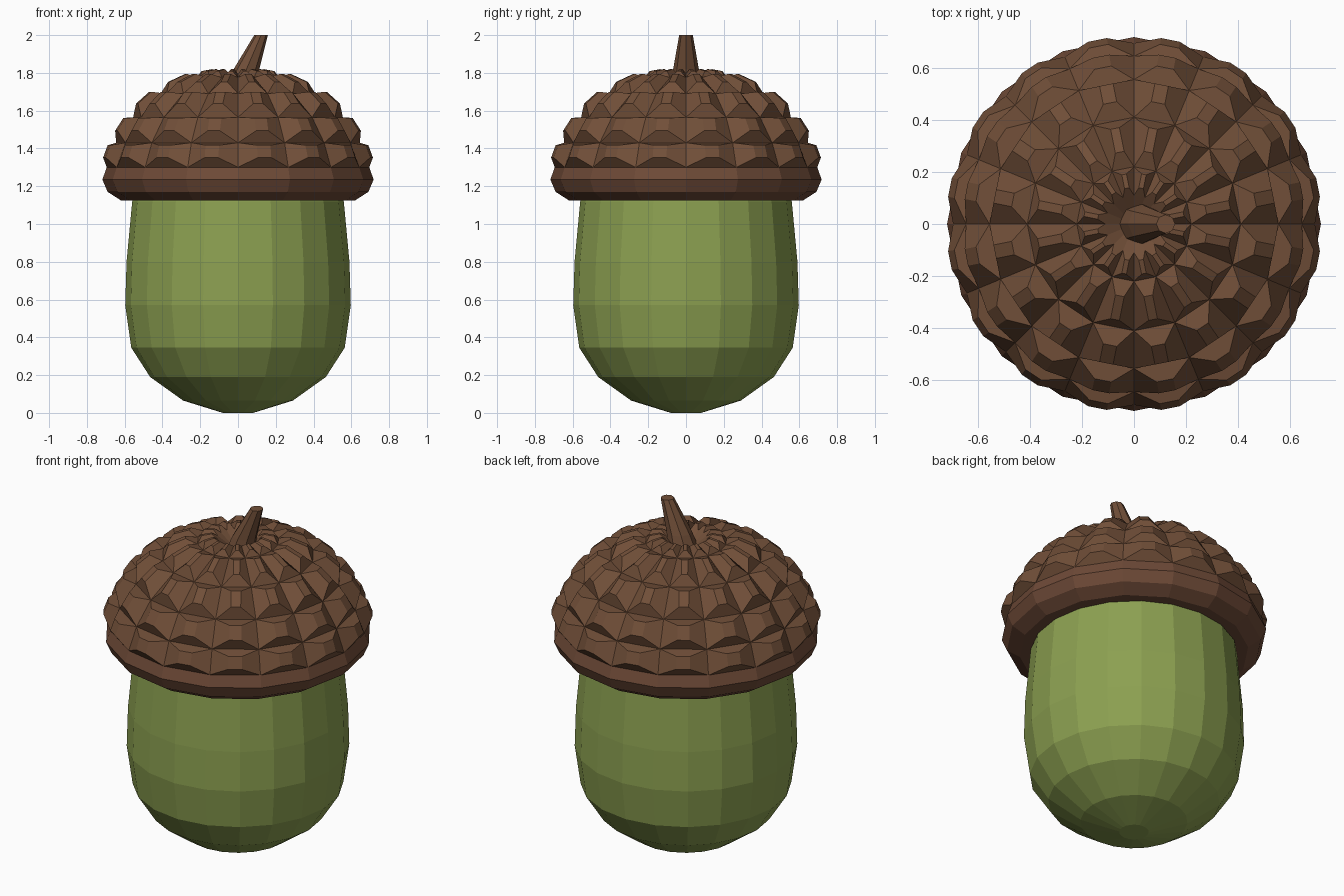
import bpy, bmesh, math
from mathutils import Vector

if "Cube" in bpy.data.objects:
    bpy.data.objects.remove(bpy.data.objects["Cube"])


def material(name, rgb):
    m = bpy.data.materials.new(name)
    m.diffuse_color = (*rgb, 1)
    m.use_nodes = True
    m.node_tree.nodes["Principled BSDF"].inputs["Base Color"].default_value = m.diffuse_color
    return m


GREEN = material("nut green", (0.262, 0.352, 0.082))
BROWN = material("scale brown", (0.165, 0.078, 0.040))
RIM = material("rim brown", (0.155, 0.068, 0.038))


def ring(bm, r, z, n, cx=0.0, offset=0.0):
    step = 2 * math.pi / n
    return [bm.verts.new((cx + r * math.cos(i * step + offset),
                          r * math.sin(i * step + offset), z)) for i in range(n)]


def bridge(bm, low, high):
    n = len(low)
    return [bm.faces.new((low[i], low[(i + 1) % n], high[(i + 1) % n], high[i]))
            for i in range(n)]


def finish(bm, name, mats):
    bmesh.ops.recalc_face_normals(bm, faces=bm.faces[:])
    me = bpy.data.meshes.new(name)
    bm.to_mesh(me)
    bm.free()
    for m in mats:
        me.materials.append(m)
    ob = bpy.data.objects.new(name, me)
    bpy.context.collection.objects.link(ob)
    return ob


def lathe(name, profile, n, mat):
    """Closed faceted solid; profile rows are (radius, z, x shift)."""
    bm = bmesh.new()
    rings = [ring(bm, r, z, n, cx) for r, z, cx in profile]
    for a, b in zip(rings, rings[1:]):
        bridge(bm, a, b)
    bm.faces.new(rings[0][::-1])
    bm.faces.new(rings[-1])
    return finish(bm, name, [mat])


# Nut body
lathe("nut", [(0.08, 0, 0), (0.29, 0.065, 0), (0.465, 0.19, 0), (0.565, 0.345, 0),
              (0.597, 0.57, 0), (0.59, 0.80, 0), (0.56, 1.12, 0), (0.50, 1.20, 0)],
      20, GREEN)

# Bent stem
lathe("stem", [(0.085, 1.72, 0.015), (0.068, 1.82, 0.045), (0.036, 2.0, 0.122)], 8, BROWN)

# Cap: plain rim below, rows of raised scales above
N = 16
rim = [(0.50, 1.125), (0.62, 1.125), (0.69, 1.17), (0.718, 1.235), (0.695, 1.30)]
dome = [(0.645, 1.43), (0.555, 1.565), (0.41, 1.69), (0.22, 1.775), (0.11, 1.795)]
heights = [0.055, 0.055, 0.055, 0.045, 0.03]

bm = bmesh.new()
rings = [ring(bm, r, z, N) for r, z in rim + dome]
for a, b in zip(rings[:len(rim)], rings[1:len(rim)]):
    for f in bridge(bm, a, b):
        f.material_index = 1

# Each scale is a quad drawn out to a small blunt tip
for row, h in enumerate(heights):
    low, high = rings[len(rim) - 1 + row], rings[len(rim) + row]
    for i in range(N):
        j = (i + 1) % N
        base = [low[i], low[j], high[j], high[i]]
        c = sum((v.co for v in base), Vector()) / 4
        across = (low[j].co - low[i].co + high[j].co - high[i].co) / 4
        up = (high[i].co + high[j].co - low[i].co - low[j].co) / 4
        tip = c + across.cross(up).normalized() * h
        top = [bm.verts.new(tip + across * sx * 0.28 + up * sy * 0.5)
               for sx, sy in ((-1, -1), (1, -1), (1, 1), (-1, 1))]
        bridge(bm, base, top)
        bm.faces.new(top)

# Hollow around the stem and closed underside
hollow = ring(bm, 0.05, 1.75, N)
bridge(bm, rings[-1], hollow)
bm.faces.new(hollow)
bm.faces.new(rings[0][::-1]).material_index = 1
finish(bm, "cap", [BROWN, RIM])
